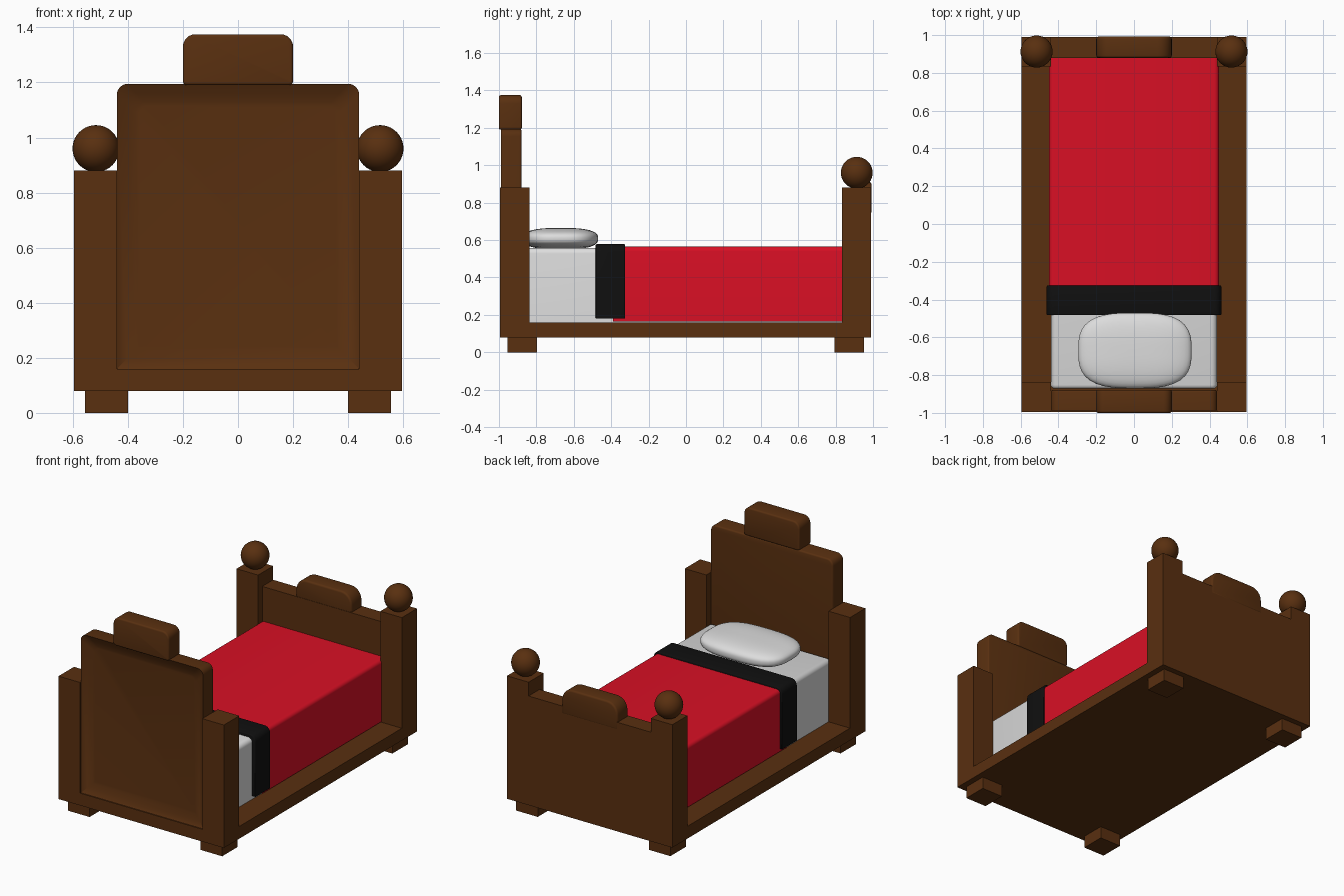
import bpy, bmesh, math
from mathutils import Vector

if "Cube" in bpy.data.objects:
    bpy.data.objects.remove(bpy.data.objects["Cube"])


def material(name, rgb):
    m = bpy.data.materials.new(name)
    m.use_nodes = True
    m.diffuse_color = (*rgb, 1)
    bsdf = m.node_tree.nodes["Principled BSDF"]
    bsdf.inputs["Base Color"].default_value = (*rgb, 1)
    bsdf.inputs["Roughness"].default_value = 0.7
    return m


WOOD = material("brown wood", (0.1, 0.029, 0.005))
RED = material("red blanket", (0.69, 0.005, 0.018))
WHITE = material("white linen", (0.72, 0.72, 0.72))
BLACK = material("black trim", (0.005, 0.005, 0.005))


def finish(name, bm, mat, smooth=True):
    bmesh.ops.recalc_face_normals(bm, faces=bm.faces)
    mesh = bpy.data.meshes.new(name)
    bm.to_mesh(mesh)
    bm.free()
    mesh.materials.append(mat)
    obj = bpy.data.objects.new(name, mesh)
    bpy.context.collection.objects.link(obj)
    if smooth:
        bpy.ops.object.select_all(action="DESELECT")
        obj.select_set(True)
        bpy.context.view_layer.objects.active = obj
        bpy.ops.object.shade_smooth_by_angle(angle=math.radians(35))
    return obj


def box(name, lo, hi, mat):
    bm = bmesh.new()
    bmesh.ops.create_cube(bm, size=1)
    for v in bm.verts:
        v.co = Vector([(a + b) / 2 + c * (b - a) for a, b, c in zip(lo, hi, v.co)])
    return finish(name, bm, mat, False)


def slab(name, half, y, z, mat, r_top, r_bottom=0.0, edge=0.0, dish=()):
    """Rounded rectangle in x and z, extruded along y; dish adds sunken front rings."""
    pts = []
    corners = [(1, 1, r_top), (-1, 1, r_top), (-1, -1, r_bottom), (1, -1, r_bottom)]
    for i, (sx, sz, r) in enumerate(corners):
        cx, cz = sx * (half - r), (z[1] - r if sz > 0 else z[0] + r)
        steps = 6 if r else 0
        for k in range(steps + 1):
            a = math.pi / 2 * (i + k / max(steps, 1))
            pts.append((cx + r * math.cos(a), cz + r * math.sin(a)))
    bm = bmesh.new()
    front = bm.faces.new([bm.verts.new((px, y[0], pz)) for px, pz in pts])
    back = bmesh.ops.extrude_face_region(bm, geom=[front], use_keep_orig=True)["geom"]
    back_verts = [g for g in back if isinstance(g, bmesh.types.BMVert)]
    for v in back_verts:
        v.co.y = y[1]
    if edge:
        rims = [e for e in bm.edges if abs(e.verts[0].co.y - e.verts[1].co.y) < 1e-5
                and (not dish or e.verts[0].co.y > y[0] + 0.001)]
        bmesh.ops.bevel(bm, geom=rims, offset=edge, segments=3, profile=0.5,
                        affect="EDGES", clamp_overlap=True)
    mid = (z[0] + z[1]) / 2
    face = front
    tall = (z[1] - z[0]) / 2
    if dish:
        bm.faces.ensure_lookup_table()
        face = min(bm.faces, key=lambda f: f.calc_center_median().y)
    for inset, depth in dish:
        new = bmesh.ops.extrude_discrete_faces(bm, faces=[face])["faces"][0]
        for v, (px, pz) in zip(new.verts, [(w.co.x, w.co.z) for w in face.verts]
                               if face.is_valid else [(w.co.x, w.co.z) for w in new.verts]):
            ox, oz = v.co.x, v.co.z
            v.co.x = ox * (1 - inset / half)
            v.co.z = mid + (oz - mid) * (1 - inset / tall)
            v.co.y += depth
        face = new
    return finish(name, bm, mat)


# Frame
box("bed_base", (-0.595, -0.995, 0.08), (0.595, 0.99, 0.16), WOOD)
for side, s in (("left", 1), ("right", -1)):
    def span(a, b):
        return sorted((s * a, s * b))
    for end, post, foot in (("head", (-0.995, -0.837), (-0.955, -0.797)),
                            ("foot", (0.835, 0.99), (0.795, 0.953))):
        xa, xb = span(0.44, 0.595)
        box(f"{side}_{end}_post", (xa, post[0], 0.16), (xb, post[1], 0.88), WOOD)
        xa, xb = span(0.4, 0.555)
        box(f"{side}_{end}_leg", (xa, foot[0], 0), (xb, foot[1], 0.08), WOOD)
    bm = bmesh.new()
    bmesh.ops.create_uvsphere(bm, u_segments=32, v_segments=20, radius=0.085)
    bmesh.ops.translate(bm, verts=bm.verts, vec=(s * 0.516, 0.913, 0.96))
    finish(f"{side}_post_ball", bm, WOOD)

# Headboard with a dished front, and its crest
slab("headboard", 0.44, (-0.988, -0.88), (0.16, 1.195), WOOD, 0.04, edge=0.01,
     dish=((0.035, 0.018), (0.035, 0.011), (0.015, 0.002)))
slab("headboard_crest", 0.2, (-1.0, -0.878), (1.19, 1.375), WOOD, 0.045, 0.015, edge=0.01)

# Footboard and its rounded crest
slab("footboard", 0.44, (0.878, 0.99), (0.16, 0.79), WOOD, 0)
slab("footboard_crest", 0.2, (0.88, 0.992), (0.74, 0.91), WOOD, 0.075, edge=0.012)

# Bedding
slab("mattress", 0.44, (-0.872, 0.86), (0.16, 0.558), WHITE, 0.03, edge=0.02)
slab("blanket", 0.45, (-0.39, 0.878), (0.165, 0.565), RED, 0.025)
slab("blanket_band", 0.462, (-0.483, -0.325), (0.18, 0.578), BLACK, 0.04, edge=0.005)

# Pillow: a sphere squared off into a cushion
bm = bmesh.new()
bmesh.ops.create_uvsphere(bm, u_segments=48, v_segments=24, radius=1)


def squared(c, s, p):
    n = (abs(c) ** p + abs(s) ** p) ** (1 / p)
    return c / n, s / n


for v in bm.verts:
    flat = math.hypot(v.co.x, v.co.y)
    rad, up = squared(flat, v.co.z, 2.8)
    ang = math.atan2(v.co.y, v.co.x)
    cx, cy = squared(math.cos(ang), math.sin(ang), 3)
    v.co = (0.005 + 0.3 * rad * cx, -0.67 + 0.2 * rad * cy, 0.608 + 0.057 * up)
finish("pillow", bm, WHITE)
